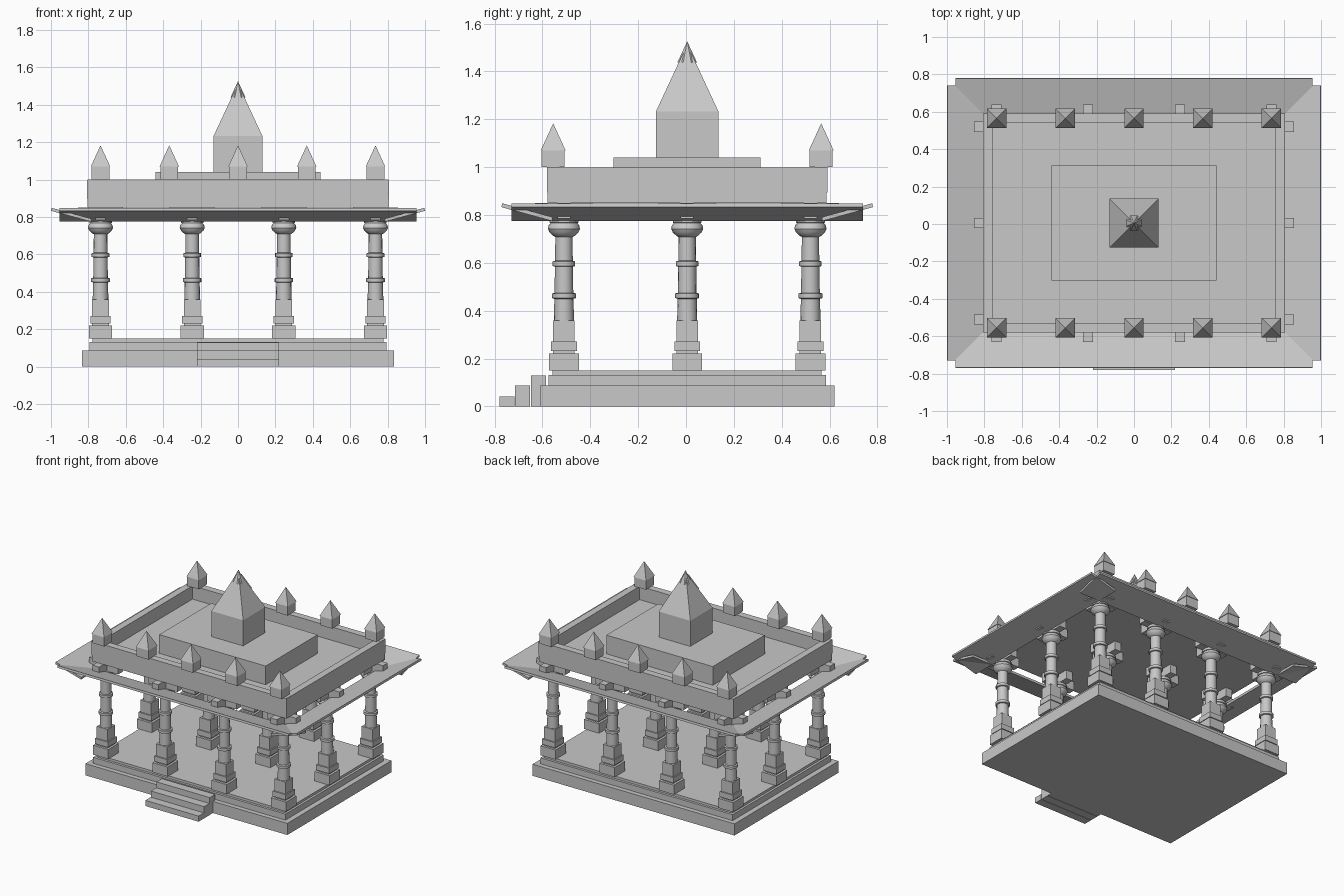
import bpy, bmesh, math
from mathutils import Matrix, Vector

if "Cube" in bpy.data.objects:
    bpy.data.objects.remove(bpy.data.objects["Cube"])

YO = 0.005  # depth offset of the whole pavilion

stone = bpy.data.materials.new("grey stone")
stone.diffuse_color = (0.58, 0.58, 0.58, 1)
stone.use_nodes = True
stone.node_tree.nodes["Principled BSDF"].inputs["Base Color"].default_value = stone.diffuse_color


def finish(name, bm, smooth=False):
    bmesh.ops.recalc_face_normals(bm, faces=bm.faces)
    me = bpy.data.meshes.new(name)
    bm.to_mesh(me)
    bm.free()
    me.materials.append(stone)
    ob = bpy.data.objects.new(name, me)
    ob.location.y = YO
    bpy.context.collection.objects.link(ob)
    if smooth:
        bpy.ops.object.select_all(action='DESELECT')
        ob.select_set(True)
        bpy.context.view_layer.objects.active = ob
        bpy.ops.object.shade_smooth_by_angle(angle=math.radians(35))
    return ob


def add_box(bm, x0, x1, y0, y1, z0, z1):
    m = Matrix.Translation(((x0 + x1) / 2, (y0 + y1) / 2, (z0 + z1) / 2)) \
        @ Matrix.Diagonal((x1 - x0, y1 - y0, z1 - z0, 1))
    bmesh.ops.create_cube(bm, size=1, matrix=m)


def block(bm, x, y, hx, hy, z0, z1):
    add_box(bm, x - hx, x + hx, y - hy, y + hy, z0, z1)


def add_cone(bm, x, y, r, z0, z1, sides):
    m = Matrix.Translation((x, y, (z0 + z1) / 2)) @ Matrix.Rotation(math.pi / sides, 4, 'Z')
    bmesh.ops.create_cone(bm, cap_ends=True, segments=sides, radius1=r, radius2=0,
                          depth=z1 - z0, matrix=m)


def add_lathe(bm, x, y, profile, sides=16):
    rings = [[bm.verts.new((x + r * math.cos(2 * math.pi * i / sides),
                            y + r * math.sin(2 * math.pi * i / sides), z))
              for i in range(sides)] for r, z in profile]
    for a, b in zip(rings, rings[1:]):
        for i in range(sides):
            j = (i + 1) % sides
            bm.faces.new((a[i], a[j], b[j], b[i]))
    bm.faces.new(rings[0][::-1])
    bm.faces.new(rings[-1])


# stepped plinth
bm = bmesh.new()
for hx, hy, z0, z1 in ((0.835, 0.615, 0, 0.087), (0.795, 0.58, 0.087, 0.132),
                       (0.778, 0.562, 0.132, 0.15)):
    block(bm, 0, 0, hx, hy, z0, z1)
finish("plinth", bm)

# entrance steps
bm = bmesh.new()
for i, top in enumerate((0.042, 0.087, 0.13)):
    y = -0.785 + i * 0.066
    add_box(bm, -0.22, 0.22, y, y + 0.063, 0, top)
finish("entrance_steps", bm)

# columns: square pedestal, turned shaft with bands, round capital, cross bracket
SHAFT = ((0.042, 0.36), (0.04, 0.45), (0.05, 0.453), (0.05, 0.472), (0.039, 0.475),
         (0.038, 0.584), (0.047, 0.587), (0.047, 0.606), (0.037, 0.609), (0.036, 0.708),
         (0.045, 0.713), (0.06, 0.727), (0.067, 0.742), (0.064, 0.757), (0.055, 0.767),
         (0.06, 0.768), (0.06, 0.785))
pedestals, shafts, brackets = bmesh.new(), bmesh.new(), bmesh.new()
for x in (-0.735, -0.245, 0.245, 0.735):
    for y in (-0.515, 0, 0.515):
        for h, z0, z1 in ((0.062, 0.15, 0.221), (0.045, 0.221, 0.231),
                          (0.054, 0.231, 0.271), (0.045, 0.271, 0.36)):
            block(pedestals, x, y, h, h, z0, z1)
        add_lathe(shafts, x, y, SHAFT)
        block(brackets, x, y, 0.12, 0.027, 0.785, 0.85)
        block(brackets, x, y, 0.027, 0.12, 0.785, 0.85)
finish("column_pedestals", pedestals)
finish("column_shafts", shafts, smooth=True)
finish("column_brackets", brackets)

# four eave slabs that rise toward the outside
bm = bmesh.new()


def eave(outward, along, r_in, r_out, half):
    corners = ((r_in, 0.775), (r_out, 0.833), (r_out - 0.003, 0.849), (r_in - 0.003, 0.791))
    ends = [[bm.verts.new(outward * r + along * s + Vector((0, 0, z))) for r, z in corners]
            for s in (-half, half)]
    a, b = ends
    bm.faces.new(a)
    bm.faces.new(b[::-1])
    for i in range(4):
        j = (i + 1) % 4
        bm.faces.new((a[i], b[i], b[j], a[j]))


X, Y = Vector((1, 0, 0)), Vector((0, 1, 0))
for s in (-1, 1):
    eave(Y * s, X, 0.565, 0.776, 0.955)
    eave(X * s, Y, 0.787, 1.0, 0.735)
finish("eaves", bm)

# roof slab
bm = bmesh.new()
block(bm, 0, 0, 0.805, 0.583, 0.85, 0.9)
finish("roof_slab", bm)

# parapet walls
bm = bmesh.new()
for s in (-1, 1):
    block(bm, 0, s * 0.56, 0.805, 0.026, 0.895, 1.0)
    block(bm, s * 0.78, 0, 0.026, 0.585, 0.895, 0.999)
finish("parapet", bm)

# small spires along front and back
bm = bmesh.new()
for x in (-0.735, -0.3675, 0, 0.3675, 0.735):
    for y in (-0.56, 0.56):
        block(bm, x, y, 0.048, 0.048, 1.0, 1.07)
        add_cone(bm, x, y, 0.052 * math.sqrt(2), 1.07, 1.183, 4)
finish("small_spires", bm)

# central platform, shrine and tower
bm = bmesh.new()
block(bm, 0, 0, 0.44, 0.307, 0.9, 1.04)
finish("roof_platform", bm)
bm = bmesh.new()
block(bm, 0, 0, 0.13, 0.13, 1.04, 1.232)
add_cone(bm, 0, 0, 0.131 * math.sqrt(2), 1.232, 1.513, 4)
finish("shrine_tower", bm)
bm = bmesh.new()
add_cone(bm, 0, 0, 0.044, 1.438, 1.526, 8)
finish("tower_finial", bm)
